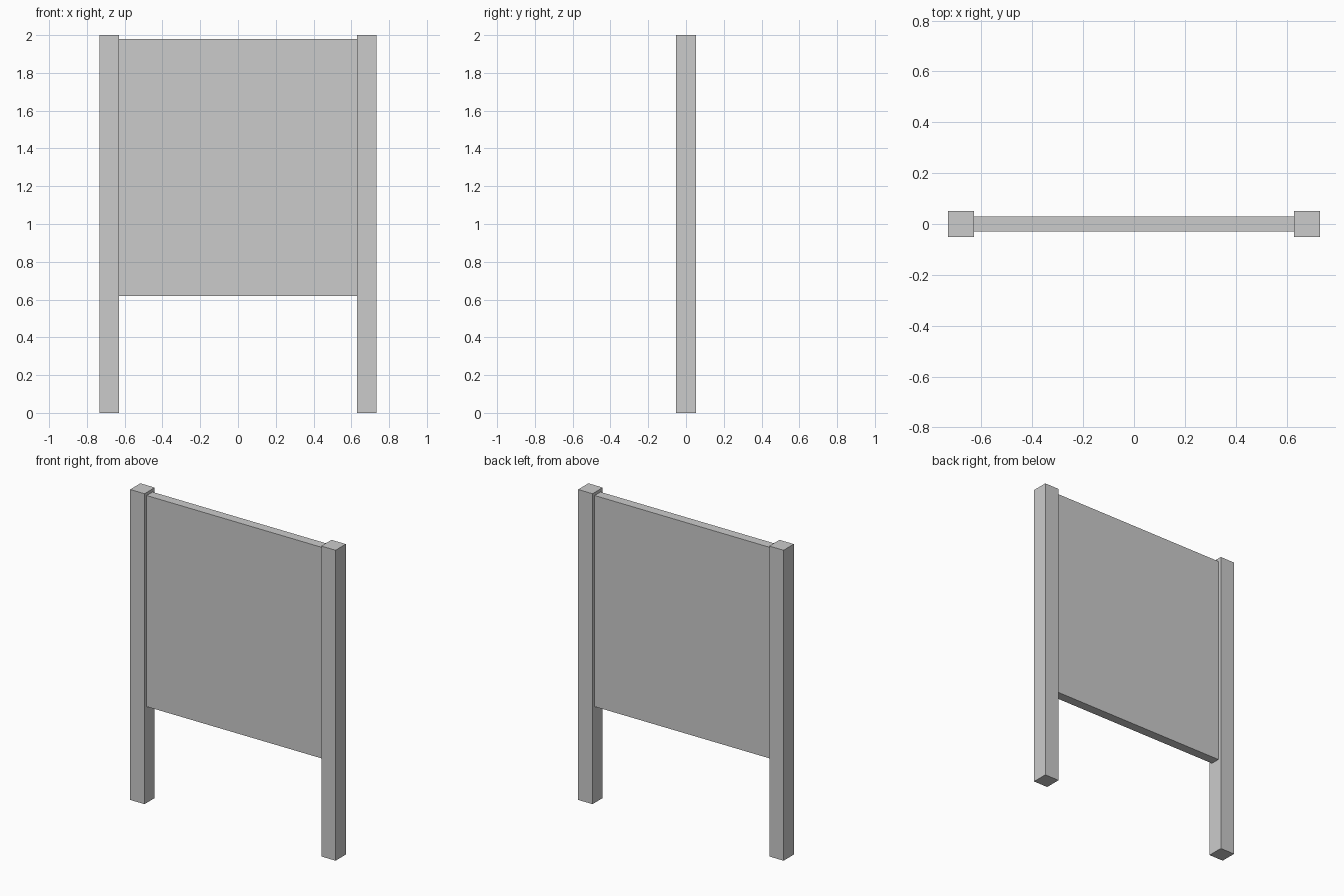
import bpy

if "Cube" in bpy.data.objects:
    bpy.data.objects.remove(bpy.data.objects["Cube"])


def box(name, x, y, z):
    """Axis-aligned box from (min, max) ranges."""
    bpy.ops.mesh.primitive_cube_add(size=1, location=[sum(r) / 2 for r in (x, y, z)])
    ob = bpy.context.object
    ob.name = name
    ob.scale = [r[1] - r[0] for r in (x, y, z)]
    bpy.ops.object.transform_apply(location=False, rotation=False, scale=True)
    return ob


INNER, OUTER = 0.63, 0.732   # post faces, distance from the centre
POST_Y, PANEL_Y = 0.052, 0.03  # half depths

# Two square posts
for side, x in (("left", (-OUTER, -INNER)), ("right", (INNER, OUTER))):
    box(side + "_post", x, (-POST_Y, POST_Y), (0, 2))

# Board held between the posts
box("panel", (-INNER, INNER), (-PANEL_Y, PANEL_Y), (0.62, 1.98))
